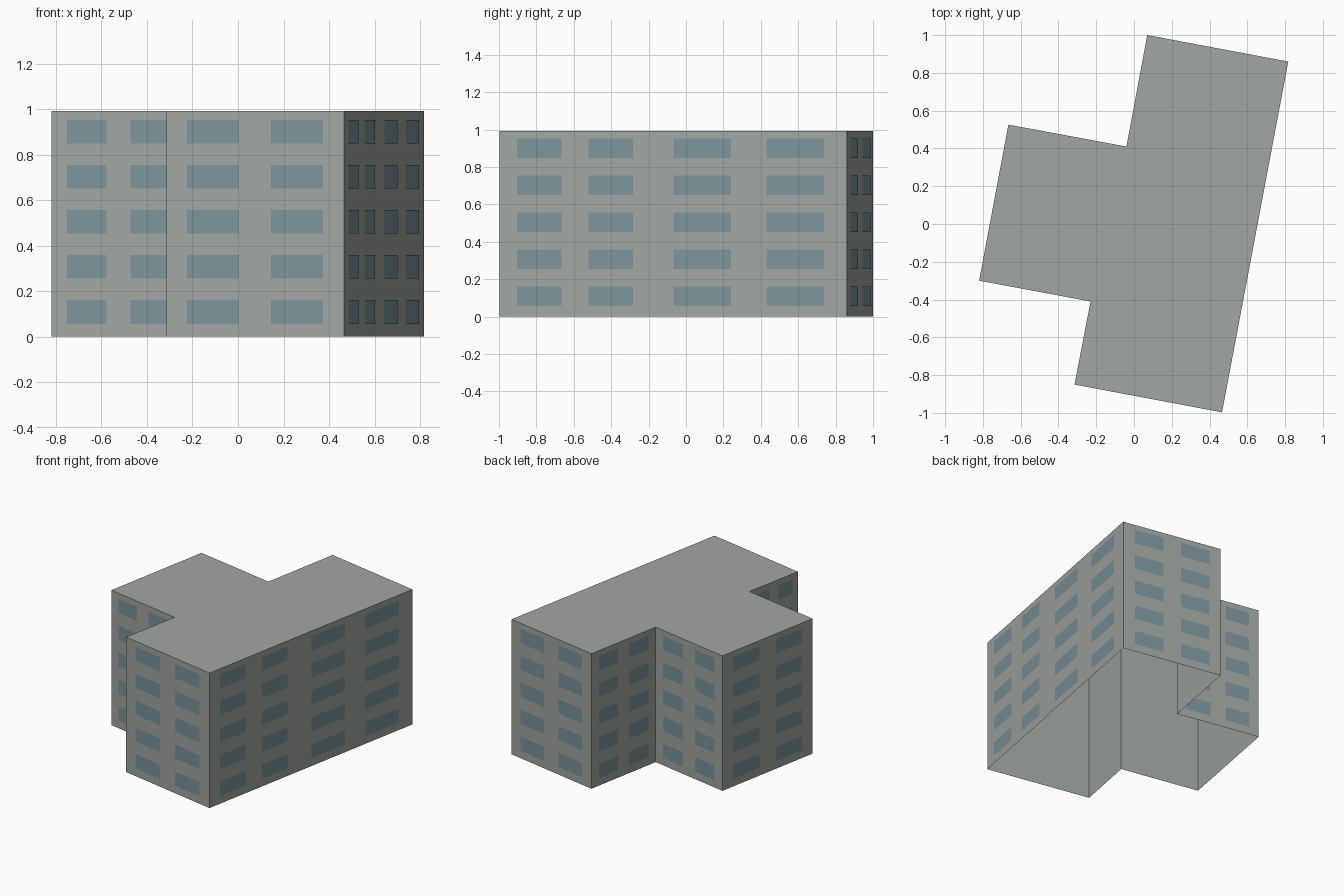
import bpy
import bmesh
from mathutils import Vector

cube = bpy.data.objects.get("Cube")
if cube:
    bpy.data.objects.remove(cube, do_unlink=True)

HEIGHT = 0.993
FLOORS = 5
OUTSET = 0.002

# Building footprint, counter-clockwise from above
FOOTPRINT = [Vector((x, y, 0)) for x, y in (
    (-0.82, -0.30), (-0.23, -0.41), (-0.315, -0.85), (0.466, -0.997),
    (0.817, 0.86), (0.07, 1.0), (-0.04, 0.41), (-0.665, 0.526))]
UP = Vector((0, 0, 1))


def make_material(name, color):
    mat = bpy.data.materials.new(name)
    mat.use_nodes = True
    mat.diffuse_color = (*color, 1)
    mat.node_tree.nodes["Principled BSDF"].inputs["Base Color"].default_value = (*color, 1)
    return mat


def make_object(name, bm, mat):
    mesh = bpy.data.meshes.new(name)
    bm.to_mesh(mesh)
    bm.free()
    mesh.materials.append(mat)
    obj = bpy.data.objects.new(name, mesh)
    bpy.context.collection.objects.link(obj)
    return obj


def add_face(bm, points):
    return bm.faces.new([bm.verts.new(p) for p in points])


wall_grey = make_material("wall grey", (0.36, 0.385, 0.36))
glass_blue = make_material("window blue grey", (0.20, 0.295, 0.33))

# Walls and flat roof as one shell, open underneath
bm = bmesh.new()
corners = list(zip(FOOTPRINT, FOOTPRINT[1:] + FOOTPRINT[:1]))
for a, b in corners:
    add_face(bm, (a, b, b + UP * HEIGHT, a + UP * HEIGHT))
add_face(bm, [p + UP * HEIGHT for p in FOOTPRINT])
bmesh.ops.remove_doubles(bm, verts=bm.verts, dist=0.0001)
make_object("building_shell", bm, wall_grey)

# Split the long wall into two bays; every bay holds two windows per floor
bays = []
for i, (a, b) in enumerate(corners):
    if i == 3:
        middle = a.lerp(b, 0.435)
        bays += [(a, middle), (middle, b)]
    else:
        bays.append((a, b))

# Window panes just proud of the walls
bm = bmesh.new()
for a, b in bays:
    outward = (b - a).cross(UP).normalized() * OUTSET
    for floor in range(FLOORS):
        low = UP * (0.057 + floor * 0.198)
        high = low + UP * 0.104
        for start, end in ((0.117, 0.41), (0.59, 0.883)):
            p, q = a.lerp(b, start) + outward, a.lerp(b, end) + outward
            add_face(bm, (p + low, q + low, q + high, p + high))
make_object("windows", bm, glass_blue)
